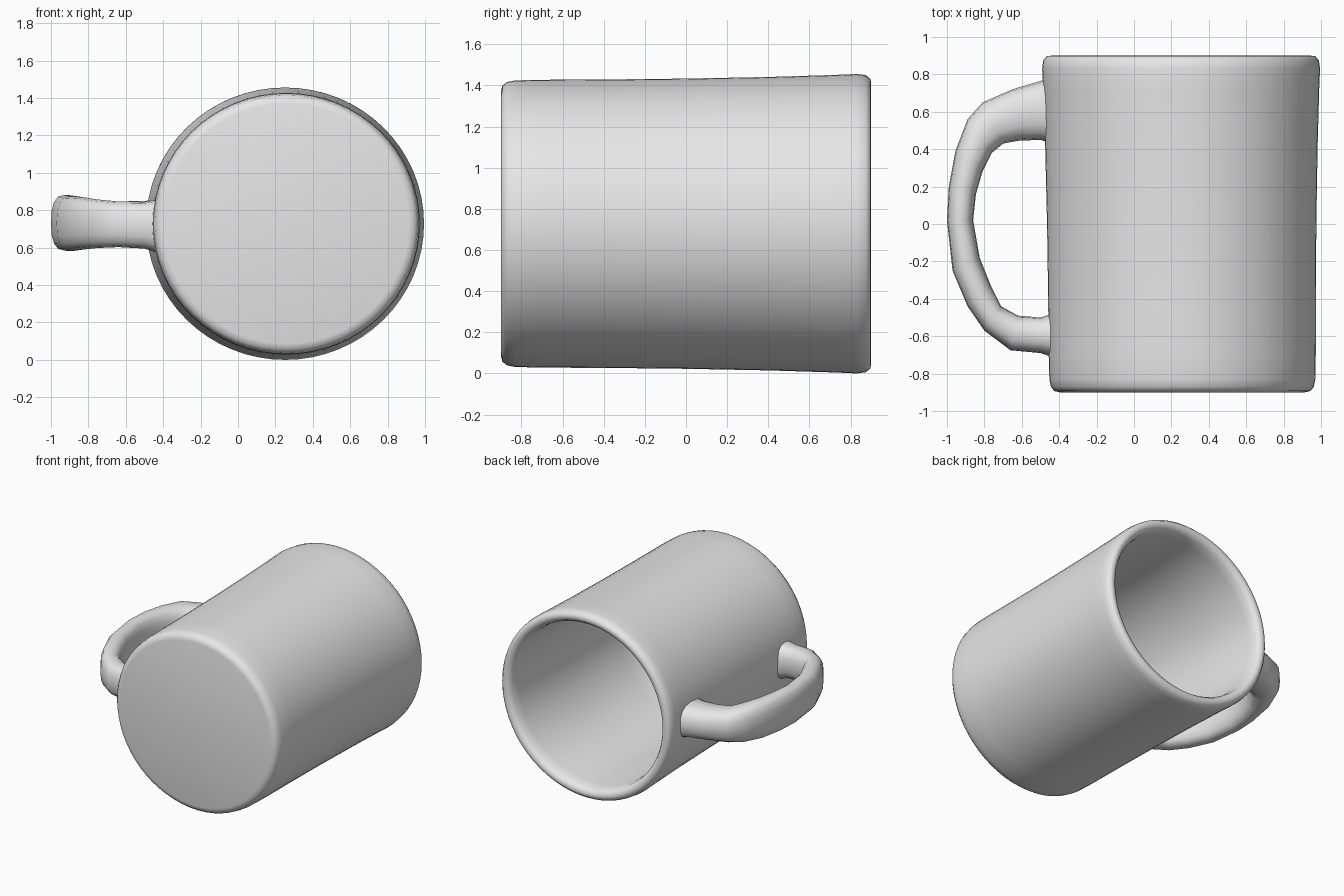
import bpy, bmesh, math
from mathutils import Vector

if "Cube" in bpy.data.objects:
    bpy.data.objects.remove(bpy.data.objects["Cube"])

grey = bpy.data.materials.new("light grey")
grey.diffuse_color = (0.8, 0.8, 0.8, 1)
grey.use_nodes = True
grey.node_tree.nodes["Principled BSDF"].inputs["Base Color"].default_value = grey.diffuse_color


def loft(name, rings):
    """Skin a list of closed rings and cap both ends."""
    bm = bmesh.new()
    loops = [[bm.verts.new(p) for p in ring] for ring in rings]
    n = len(loops[0])
    for a, b in zip(loops, loops[1:]):
        for i in range(n):
            j = (i + 1) % n
            bm.faces.new((a[i], a[j], b[j], b[i]))
    bm.faces.new(loops[0])
    bm.faces.new(loops[-1])
    bmesh.ops.recalc_face_normals(bm, faces=bm.faces)
    mesh = bpy.data.meshes.new(name)
    bm.to_mesh(mesh)
    bm.free()
    obj = bpy.data.objects.new(name, mesh)
    bpy.context.collection.objects.link(obj)
    mesh.materials.append(grey)
    bpy.ops.object.select_all(action='DESELECT')
    obj.select_set(True)
    bpy.context.view_layer.objects.active = obj
    bpy.ops.object.shade_smooth_by_angle(angle=math.radians(45))
    return obj


# Cup lying on its side: (radius, y) from the closed base, over the rim, to the inner floor
profile = [(0.655, -0.90), (0.685, -0.893), (0.703, -0.87), (0.711, -0.83),
           (0.714, -0.70), (0.716, -0.35), (0.720, 0.0), (0.728, 0.40),
           (0.738, 0.72), (0.743, 0.83), (0.737, 0.875), (0.718, 0.897),
           (0.695, 0.90), (0.672, 0.89), (0.655, 0.865), (0.647, 0.80),
           (0.640, 0.30), (0.635, -0.40), (0.625, -0.72), (0.59, -0.78), (0.53, -0.80)]
SIDES = 64
cup = []
for r, y in profile:
    cx = 0.255 - 0.004 * y
    cup.append([(cx + r * math.cos(2 * math.pi * i / SIDES), y,
                 0.728 + 0.98 * r * math.sin(2 * math.pi * i / SIDES))
                for i in range(SIDES)])
loft("cup", cup)

# Handle stations: outer x, y, inner x, y, half width, centre height
stations = [(-0.44, 0.785, -0.44, 0.43, 0.135, 0.72),
            (-0.50, 0.765, -0.50, 0.45, 0.125, 0.725),
            (-0.65, 0.72, -0.62, 0.445, 0.122, 0.725),
            (-0.81, 0.65, -0.70, 0.43, 0.125, 0.725),
            (-0.89, 0.56, -0.76, 0.38, 0.14, 0.73),
            (-0.955, 0.39, -0.81, 0.28, 0.148, 0.73),
            (-0.99, 0.20, -0.845, 0.16, 0.15, 0.733),
            (-1.00, 0.02, -0.86, 0.02, 0.148, 0.733),
            (-0.97, -0.25, -0.825, -0.18, 0.145, 0.73),
            (-0.89, -0.44, -0.765, -0.33, 0.14, 0.73),
            (-0.80, -0.57, -0.71, -0.44, 0.13, 0.728),
            (-0.66, -0.675, -0.62, -0.49, 0.122, 0.725),
            (-0.50, -0.69, -0.50, -0.50, 0.125, 0.72),
            (-0.44, -0.71, -0.44, -0.48, 0.14, 0.715)]


def soft(v):
    """Square off a circle's sine or cosine a little."""
    return math.copysign(abs(v) ** 0.8, v)


handle = []
for ox, oy, ix, iy, half, z in stations:
    centre = Vector(((ox + ix) / 2, (oy + iy) / 2, z))
    out = Vector(((ox - ix) / 2, (oy - iy) / 2, 0))
    up = Vector((0, 0, half))
    handle.append([centre + out * soft(math.cos(math.pi * i / 8))
                   + up * soft(math.sin(math.pi * i / 8)) for i in range(16)])
loft("handle", handle)
